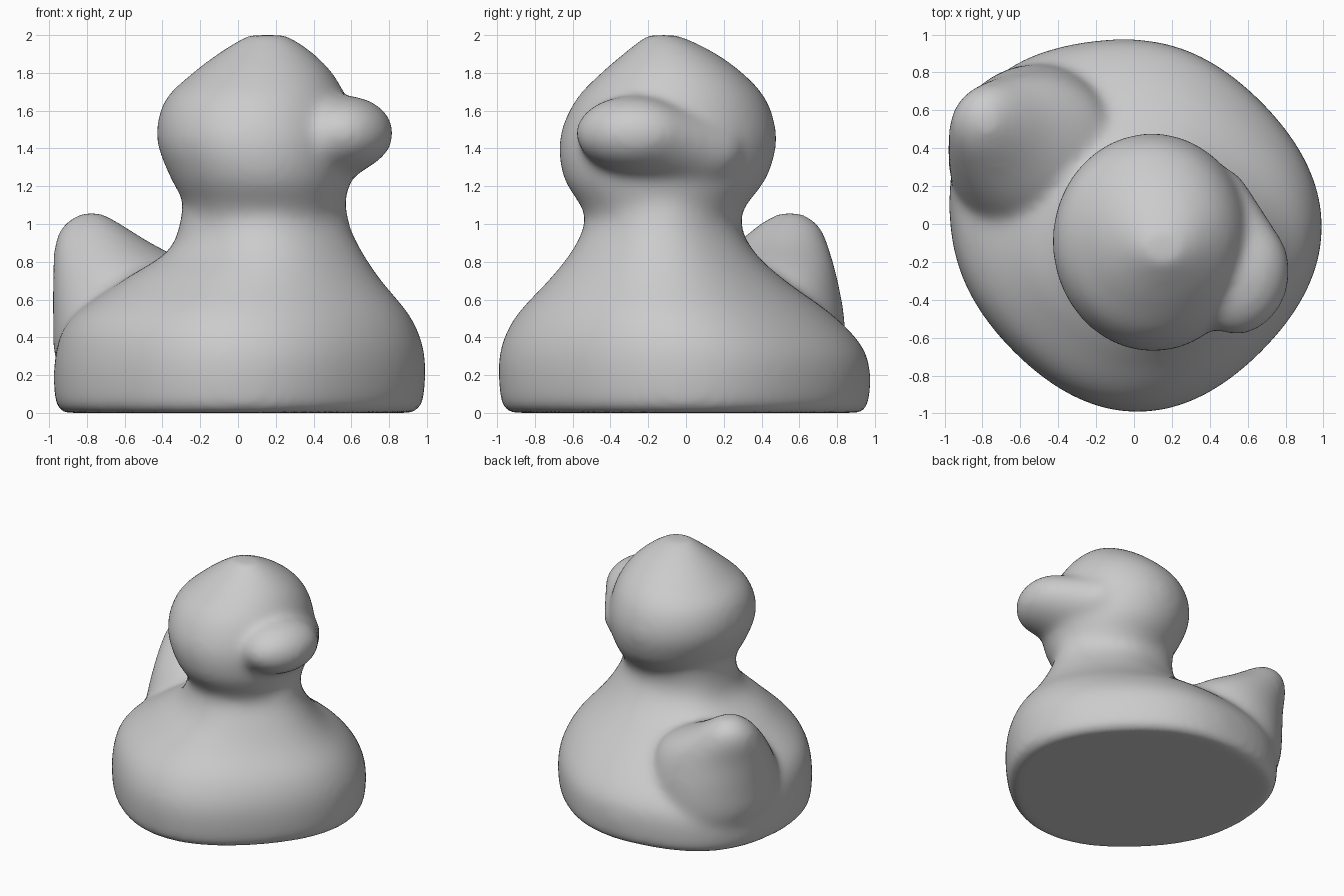
import bpy, bmesh, math
from mathutils import Matrix, Vector

cube = bpy.data.objects.get("Cube")
if cube:
    bpy.data.objects.remove(cube, do_unlink=True)

SIDES = 64
STEPS = 6


def blend(a, b, c, d, t):
    """Smooth interpolation between rows b and c."""
    return [q + t / 2 * (r - p + t * (2 * p - 5 * q + 4 * r - s + t * (3 * (q - r) + s - p)))
            for p, q, r, s in zip(a, b, c, d)]


def loft(bm, rows, flat=0, bulge=0):
    """Skin oval rings; each row is height, x range and y range.
    flat trims the diagonals, bulge swells the tail corner."""
    dense = []
    for i in range(len(rows) - 1):
        quad = [rows[min(max(i + k, 0), len(rows) - 1)] for k in (-1, 0, 1, 2)]
        dense += [blend(*quad, s / STEPS) for s in range(STEPS)]
    dense.append(rows[-1])
    rings = []
    for z, x0, x1, y0, y1 in dense:
        ring = []
        for k in range(SIDES):
            a = math.tau * k / SIDES
            f = 1 - flat * math.sin(2 * a) ** 2
            f += bulge * max(0, math.cos(a - math.radians(137))) ** 8
            ring.append(bm.verts.new(((x0 + x1) / 2 + f * (x1 - x0) / 2 * math.cos(a),
                                      (y0 + y1) / 2 + f * (y1 - y0) / 2 * math.sin(a), z)))
        rings.append(ring)
    for low, high in zip(rings, rings[1:]):
        for k in range(SIDES):
            n = (k + 1) % SIDES
            bm.faces.new((low[k], low[n], high[n], high[k]))
    bm.faces.new(rings[0][::-1])
    bm.faces.new(rings[-1])


def ball(bm, centre, radii, turn):
    """Stretched ball turned about the vertical."""
    m = (Matrix.Translation(Vector(centre)) @ Matrix.Rotation(math.radians(turn), 4, 'Z')
         @ Matrix.Diagonal((*radii, 1)))
    return bmesh.ops.create_uvsphere(bm, u_segments=40, v_segments=20, radius=1, matrix=m)["verts"]


bm = bmesh.new()

# Broad beak: a rounded tip wrapped together with the cheeks behind it
ball(bm, (.57, -.28, 1.48), (.25, .31, .2), -15)
ball(bm, (.36, -.1, 1.39), (.28, .42, .24), -15)
bmesh.ops.delete(bm, geom=bm.faces[:], context='FACES_ONLY')
bmesh.ops.delete(bm, geom=bm.edges[:], context='EDGES_FACES') if not bm.verts else None
hull = bmesh.ops.convex_hull(bm, input=bm.verts[:])
inner = {g for g in hull["geom_interior"] if isinstance(g, bmesh.types.BMVert)}
bmesh.ops.delete(bm, geom=list(inner), context='VERTS')

# Round body up to the neck
loft(bm, [
    (0, -.91, .93, -.94, .92),
    (.06, -.95, .98, -.98, .96),
    (.3, -.95, .99, -.99, .95),
    (.5, -.87, .92, -.91, .79),
    (.7, -.6, .76, -.73, .52),
    (.85, -.37, .66, -.61, .36),
    (1, -.3, .59, -.54, .29),
    (1.2, -.28, .56, -.53, .32),
], flat=.05, bulge=.16)

# Head with a blunt off-centre crown
loft(bm, [
    (1, -.27, .54, -.51, .27),
    (1.1, -.28, .56, -.56, .32),
    (1.25, -.36, .6, -.65, .43),
    (1.45, -.43, .62, -.67, .48),
    (1.65, -.39, .58, -.59, .43),
    (1.8, -.24, .5, -.45, .3),
    (1.92, -.08, .38, -.31, .13),
    (2, .05, .26, -.21, -.04),
])

# Upturned tail flaring into the back corner and flank
loft(bm, [
    (.1, -.88, -.1, -.1, .8),
    (.3, -.97, -.05, -.15, .84),
    (.5, -.98, -.05, -.1, .84),
    (.72, -.98, -.15, .06, .8),
    (.9, -.97, -.46, .27, .75),
    (1, -.92, -.62, .39, .7),
    (1.06, -.83, -.72, .49, .61),
])

mesh = bpy.data.meshes.new("bath_duck")
bmesh.ops.recalc_face_normals(bm, faces=bm.faces[:])
bm.to_mesh(mesh)
bm.free()
duck = bpy.data.objects.new("bath_duck", mesh)
bpy.context.collection.objects.link(duck)

# Plain grey
grey = bpy.data.materials.new("plain_grey")
grey.use_nodes = True
grey.diffuse_color = (.6, .6, .6, 1)
grey.node_tree.nodes["Principled BSDF"].inputs["Base Color"].default_value = (.6, .6, .6, 1)
mesh.materials.append(grey)

# Fuse the parts into one soft skin
fuse = duck.modifiers.new("fuse", 'REMESH')
fuse.mode = 'VOXEL'
fuse.voxel_size = .025
fuse.use_smooth_shade = True
soften = duck.modifiers.new("soften", 'SMOOTH')
soften.factor = .5
soften.iterations = 24
